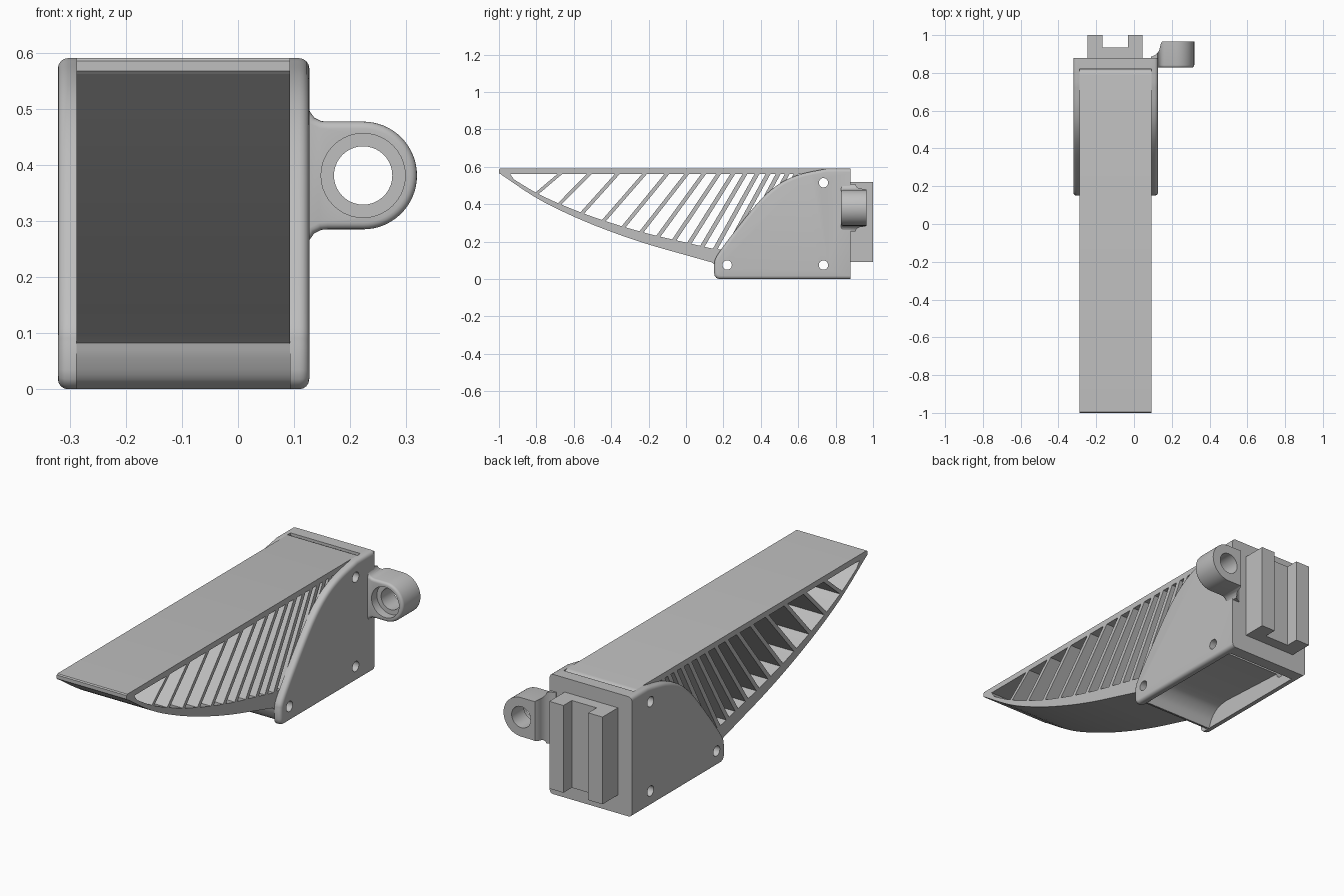
import bpy, bmesh, math
from mathutils import Vector

cube = bpy.data.objects.get("Cube")
if cube:
    bpy.data.objects.remove(cube, do_unlink=True)

grey = bpy.data.materials.new("plain grey")
grey.use_nodes = True
grey.diffuse_color = (0.52, 0.52, 0.52, 1)
grey.node_tree.nodes["Principled BSDF"].inputs["Base Color"].default_value = grey.diffuse_color

LEFT, RIGHT = 0.093, -0.288      # inner faces of the side plates
AXES = {"x": lambda a, b, t: (t, a, b),
        "y": lambda a, b, t: (a, t, b),
        "z": lambda a, b, t: (a, b, t)}


def prism(name, points, axis, start, end, rounded=None):
    """Extrude a flat outline along an axis; optionally round some edges."""
    bm = bmesh.new()
    place = AXES[axis]
    face = bm.faces.new([bm.verts.new(place(a, b, start)) for a, b in points])
    grown = bmesh.ops.extrude_face_region(bm, geom=[face])["geom"]
    shift = Vector(place(0, 0, end - start))
    bmesh.ops.translate(bm, verts=[g for g in grown if isinstance(g, bmesh.types.BMVert)], vec=shift)
    bmesh.ops.recalc_face_normals(bm, faces=bm.faces)
    if rounded:
        rule, size = rounded
        edges = [e for e in bm.edges if rule((e.verts[0].co + e.verts[1].co) / 2)]
        bmesh.ops.bevel(bm, geom=edges, offset=size, segments=4, profile=0.5,
                        affect="EDGES", clamp_overlap=True)
    mesh = bpy.data.meshes.new(name)
    bm.to_mesh(mesh)
    bm.free()
    mesh.materials.append(grey)
    obj = bpy.data.objects.new(name, mesh)
    bpy.context.collection.objects.link(obj)
    return obj


def rect(a0, a1, b0, b1):
    return [(a0, b0), (a1, b0), (a1, b1), (a0, b1)]


def arc(a, b, r, start=0, sweep=360, n=40):
    angles = [math.radians(start + sweep * i / n) for i in range(n)]
    return [(a + r * math.cos(t), b + r * math.sin(t)) for t in angles]


def curve(points, steps=5):
    """Smooth curve through the given points."""
    p = [Vector(q) for q in points]
    p = [2 * p[0] - p[1]] + p + [2 * p[-1] - p[-2]]
    out = []
    for a, b, c, d in zip(p, p[1:], p[2:], p[3:]):
        for i in range(steps):
            t = i / steps
            out.append(tuple(b + (c - a) * t / 2 + (2 * a - 5 * b + 4 * c - d) * t * t / 2
                             + (3 * b - a - 3 * c + d) * t ** 3 / 2))
    return out + [tuple(points[-1])]


def cut(obj, cutters):
    bpy.context.view_layer.objects.active = obj
    for cutter in cutters:
        mod = obj.modifiers.new("hole", "BOOLEAN")
        mod.operation, mod.solver, mod.object = "DIFFERENCE", "EXACT", cutter
        bpy.ops.object.modifier_apply(modifier=mod.name)


# Side plates with screw holes, rounded on the outer rim except at the back
front_edge = curve([(0.15, 0.075), (0.165, 0.125), (0.26, 0.255), (0.395, 0.42),
                    (0.5, 0.51), (0.61, 0.56), (0.75, 0.59)])
plate = [(0.88, 0), (0.178, 0), (0.162, 0.006), (0.153, 0.018), (0.15, 0.035)] + front_edge + [(0.88, 0.59)]
screw_holes = [prism("screw_hole_cutter", arc(y, z, 0.025, n=24), "x", -0.5, 0.5)
               for y, z in [(0.22, 0.075), (0.735, 0.075), (0.735, 0.515)]]
for name, inner, outer in [("left_plate", LEFT, 0.127), ("right_plate", RIGHT, -0.321)]:
    side = prism(name, plate, "x", inner, outer,
                 (lambda mid, rim=outer: abs(mid.x - rim) < 1e-4 and mid.y < 0.87, 0.018))
    cut(side, screw_holes)

# Back wall of the holder
prism("back_wall", rect(RIGHT, LEFT, 0, 0.59), "y", 0.82, 0.88)

# Finger: flat top strip, rolled down at its back end
prism("finger_top_strip", [(-1, 0.567), (-0.995, 0.562), (0.82, 0.562), (0.818, 0.573), (0.811, 0.582),
                           (0.8, 0.588), (0.788, 0.59), (-0.995, 0.59), (-1, 0.585)], "x", RIGHT, LEFT)

# Finger: curved lower strip running into the rolled lip and base
outer_curve = curve([(-1, 0.567), (-0.8, 0.434), (-0.6, 0.334), (-0.4, 0.253),
                     (-0.2, 0.185), (0, 0.128), (0.135, 0.09)])


def thickness(y):
    return 0.027 + 0.048 * (y + 0.8) / 0.95


def outer_height(y):
    for (y0, z0), (y1, z1) in zip(outer_curve, outer_curve[1:]):
        if y <= y1:
            return z0 + (z1 - z0) * (y - y0) / (y1 - y0)
    return 0.09


inner_curve = [(y, z + thickness(y)) for y, z in outer_curve if y > -0.95]
lip = curve([(0.148, 0.082), (0.156, 0.055), (0.176, 0.018), (0.205, 0)], 4)
cove = curve([(0.21, 0), (0.235, 0.05), (0.28, 0.085), (0.34, 0.095)], 4)
lower_strip = prism("finger_lower_strip", outer_curve + lip + cove
                    + [(0.82, 0.07), (0.82, 0.15), (0.25, 0.15)]
                    + inner_curve[::-1] + [(-0.95, 0.575)], "x", RIGHT, LEFT)
cut(lower_strip, screw_holes)
prism("finger_back", rect(0.78, 0.82, 0.12, 0.565), "x", RIGHT, LEFT)

# Finger: slanted ribs
rib_feet = [-0.8, -0.68, -0.56, -0.445, -0.34, -0.245, -0.155, -0.07, 0.01, 0.08, 0.15, 0.213, 0.272, 0.327, 0.38]
rib_tops = [-0.665, -0.51, -0.36, -0.215, -0.096, 0.01, 0.1, 0.18, 0.255, 0.32, 0.384, 0.443, 0.497, 0.545, 0.592]
for foot, top in zip(rib_feet, rib_tops):
    low = outer_height(foot) + 0.8 * thickness(min(foot, 0.15))
    prism("rib", [(foot - 0.013, low), (foot + 0.013, low), (top + 0.013, 0.57), (top - 0.013, 0.57)],
          "x", RIGHT, LEFT)

# Mounting rail with a channel on the back
prism("mounting_rail", [(-0.245, 0.875), (0.045, 0.875), (0.045, 1), (-0.032, 1), (-0.032, 0.935),
                        (-0.167, 0.935), (-0.167, 1), (-0.245, 1)], "z", 0.09, 0.52)

# Eyelet with a flared neck on the left side
CX, CZ, R = 0.223, 0.381, 0.096
flare = [(0.09, 0.126), (0.125, 0.126), (0.128, 0.114), (0.136, 0.103), (0.148, 0.097), (0.16, R)]
outline = ([(x, CZ - d) for x, d in flare] + arc(CX, CZ, R, -90, 180, 32)
           + [(x, CZ + d) for x, d in [(CX, R)] + flare[::-1]])
eyelet = prism("eyelet", outline, "y", 0.828, 0.965, (lambda mid: mid.y < 0.83 and mid.x > 0.1, 0.014))
hollow = curve([(0.05, 0.879), (0.085, 0.884), (0.115, 0.897), (0.133, 0.92), (0.14, 0.948), (0.15, 0.97)], 3)
eyelet_cutters = [prism("bore_cutter", arc(CX, CZ, 0.052), "y", 0.7, 1.1),
                  prism("counterbore_cutter", arc(CX, CZ, 0.075), "y", 0.7, 0.87),
                  prism("neck_cutter", hollow + [(0.15, 1.1), (0.05, 1.1)], "z", 0.1, 0.7)]
cut(eyelet, eyelet_cutters)

# Cutters are done with
for helper in screw_holes + eyelet_cutters:
    bpy.data.objects.remove(helper, do_unlink=True)

# Smooth the rounded parts and keep the corners crisp
bpy.ops.object.select_all(action="DESELECT")
for obj in bpy.context.collection.objects:
    if obj.type == "MESH":
        obj.select_set(True)
        bpy.context.view_layer.objects.active = obj
bpy.ops.object.shade_smooth_by_angle(angle=math.radians(35))
